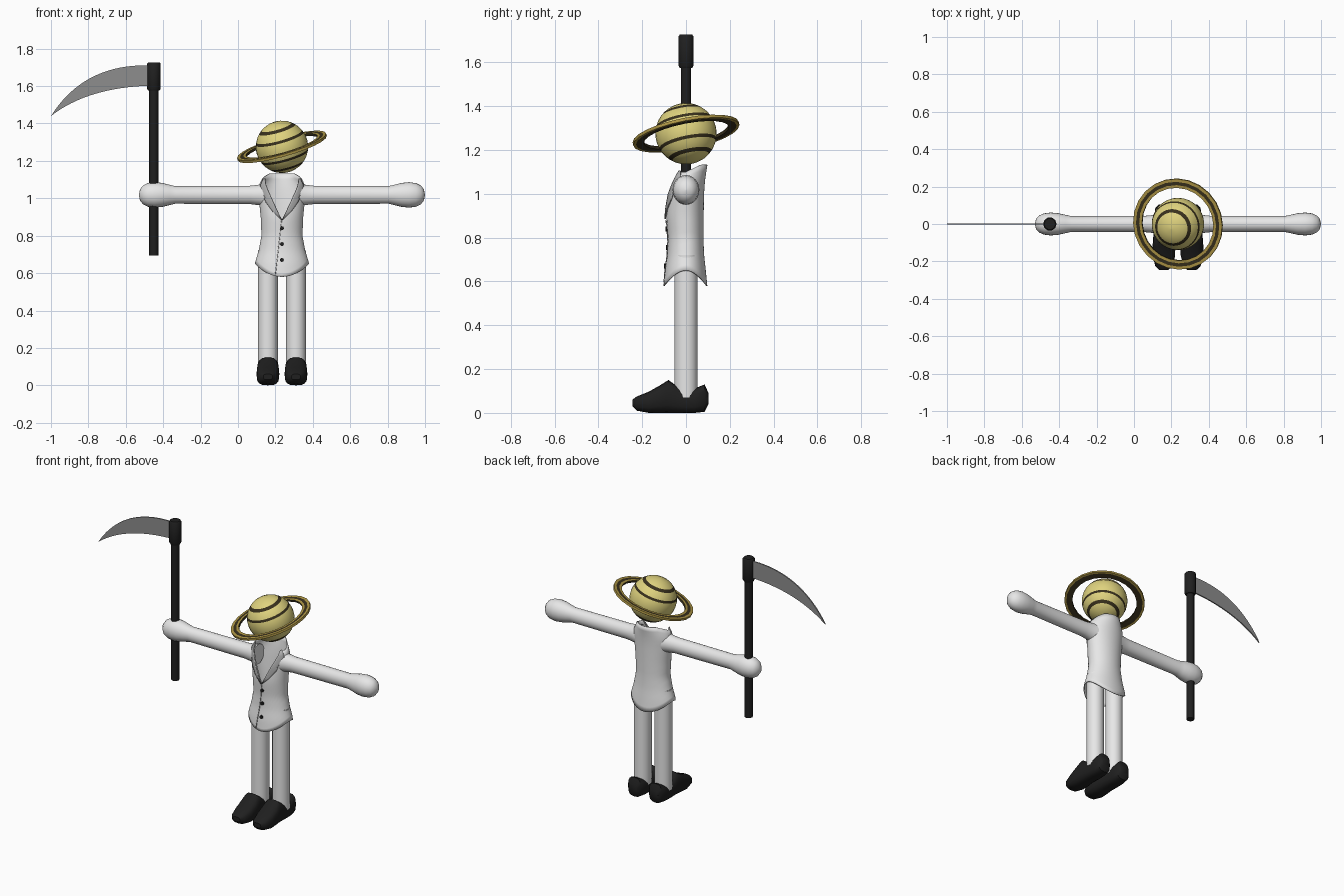
import bpy, bmesh, math
from mathutils import Matrix, Vector

if "Cube" in bpy.data.objects:
    bpy.data.objects.remove(bpy.data.objects["Cube"])

CX = 0.235  # centre line of the figure


def material(name, rgb):
    m = bpy.data.materials.new(name)
    m.use_nodes = True
    m.diffuse_color = (*rgb, 1)
    m.node_tree.nodes["Principled BSDF"].inputs["Base Color"].default_value = (*rgb, 1)
    return m


white = material("white cloth", (0.8, 0.8, 0.8))
grey = material("lapel grey", (0.42, 0.42, 0.42))
black = material("black", (0.014, 0.014, 0.014))
steel = material("blade grey", (0.27, 0.27, 0.27))
yellow = material("planet yellow", (0.74, 0.65, 0.21))
gold = material("ring gold", (0.43, 0.31, 0.06))
brown = material("dark brown", (0.04, 0.03, 0.012))


def finish(name, bm, mats, smooth=True, thick=0, outward=True):
    if outward:
        bmesh.ops.recalc_face_normals(bm, faces=bm.faces)
    me = bpy.data.meshes.new(name)
    bm.to_mesh(me)
    bm.free()
    ob = bpy.data.objects.new(name, me)
    bpy.context.collection.objects.link(ob)
    for m in mats:
        me.materials.append(m)
    if thick:
        mod = ob.modifiers.new("thickness", "SOLIDIFY")
        mod.thickness = thick
        mod.offset = 0
    if smooth:
        bpy.ops.object.select_all(action="DESELECT")
        ob.select_set(True)
        bpy.context.view_layer.objects.active = ob
        bpy.ops.object.shade_smooth_by_angle(angle=math.radians(40))
    return ob


def skin(bm, rows, closed=True, caps=False, mats=None):
    """Bridge rows of points with quads."""
    vs = [[bm.verts.new(p) for p in row] for row in rows]
    n = len(rows[0])
    for i in range(len(rows) - 1):
        for j in range(n if closed else n - 1):
            k = (j + 1) % n
            f = bm.faces.new((vs[i][j], vs[i][k], vs[i + 1][k], vs[i + 1][j]))
            f.material_index = mats[i] if mats else 0
    if caps:
        bm.faces.new(vs[0][::-1])
        bm.faces.new(vs[-1])


def lathe(name, profile, matrix, mats, segs=24, smooth=True, indices=None, caps=True):
    """Turn (radius, height) points around local z."""
    bm = bmesh.new()
    turn = [2 * math.pi * j / segs for j in range(segs)]
    skin(bm, [[matrix @ Vector((r * math.cos(a), r * math.sin(a), z)) for a in turn]
              for r, z in profile], caps=caps, mats=indices)
    bmesh.ops.remove_doubles(bm, verts=bm.verts, dist=1e-5)
    return finish(name, bm, mats, smooth)


def lerp(table, z, col):
    """Read a column of a table that is sorted by its first value."""
    for a, b in zip(table, table[1:]):
        if z <= b[0]:
            t = max(0, (z - a[0]) / (b[0] - a[0]))
            return a[col] + (b[col] - a[col]) * t
    return table[-1][col]


# Planet head: yellow ball with dark bands, on a tilted axis
axis = Vector((-0.28, -0.2, 1)).normalized()
tilt = Matrix.Translation((CX, 0, 1.275)) @ Vector((0, 0, 1)).rotation_difference(axis).to_matrix().to_4x4()
R, half = 0.14, 0.007
cuts = [h + s * half for h in (-0.105, -0.052, 0.052, 0.105) for s in (-1, 1)]
angles = sorted([math.asin(c / R) for c in cuts] + [math.radians(a) for a in (-89.9, -75, -62, -35, -10, 0, 10, 35, 62, 75, 89.9)])
ball = [(R * math.cos(a), R * math.sin(a)) for a in angles]
bands = [int(any(abs((p[1] + q[1]) / 2 - h) < half for h in (-0.105, -0.052, 0.052, 0.105)))
         for p, q in zip(ball, ball[1:])]
lathe("planet_head", ball, tilt, [yellow, brown], 32, indices=bands)

# Ring with gold and dark bands
t = 0.007
ring = [(0.198, -t), (0.198, t), (0.213, t), (0.231, t), (0.247, t), (0.247, -t), (0.234, -t), (0.198, -t)]
lathe("planet_ring", ring, tilt, [gold, brown], 24, False, [1, 0, 1, 0, 0, 0, 1], caps=False)

# Jacket: height, half width, front depth, back depth
BODY = [(0.58, 0.148, 0.1, 0.095), (0.65, 0.143, 0.094, 0.088), (0.72, 0.122, 0.083, 0.08),
        (0.8, 0.107, 0.08, 0.077), (0.9, 0.111, 0.089, 0.078), (1.0, 0.121, 0.081, 0.08),
        (1.06, 0.124, 0.066, 0.084), (1.1, 0.106, 0.05, 0.09), (1.135, 0.088, 0.045, 0.096)]


def on_body(a, z):
    s = math.sin(a)
    return Vector((CX + lerp(BODY, z, 1) * math.cos(a), s * lerp(BODY, z, 2 if s < 0 else 3), z))


def front_point(x, z, lift):
    c = max(-1, min(1, (x - CX) / lerp(BODY, z, 1)))
    return on_body(-math.acos(c), z) + Vector((0, -lift, 0))


def jacket_column(a, n=18):
    c, s = abs(math.cos(a)), math.sin(a)
    low = 0.58 + 0.07 * c * c
    top = 0.88 + 0.22 * min(1, c / 0.85) if s < 0 else 1.1 + 0.033 * min(1, 1.4 * s)
    return [on_body(a, low + (top - low) * i / n) for i in range(n + 1)]


bm = bmesh.new()
columns = [jacket_column(2 * math.pi * j / 48) for j in range(48)]
skin(bm, list(zip(*columns)))
finish("jacket", bm, [white], thick=0.005)

# Lapels: inner and outer edge at each height
LAPEL = [(0.885, 0, 0.004), (0.93, 0.023, 0.05), (0.98, 0.046, 0.086), (1.0, 0.055, 0.094),
         (1.005, 0.057, 0.088), (1.04, 0.073, 0.118), (1.07, 0.085, 0.114), (1.105, 0.09, 0.098)]
for side, label in ((1, "left"), (-1, "right")):
    bm = bmesh.new()
    skin(bm, [[front_point(CX + side * (i + (o - i) * k / 4), z, 0.008) for k in range(5)]
              for z, i, o in LAPEL], closed=False)
    finish(label + "_lapel", bm, [grey], thick=0.006)

# Front opening and buttons
bm = bmesh.new()
heights = [0.595 + 0.285 * k / 12 for k in range(13)]
skin(bm, [[front_point(0.2 + 0.033 * k / 12 + dx, z, 0.005) for dx in (-0.002, 0.002)]
          for k, z in enumerate(heights)], closed=False)
finish("jacket_opening", bm, [grey], thick=0.003)
for k, z in enumerate((0.67, 0.755, 0.84)):
    spot = Matrix.Translation(front_point(CX, z, 0.004)) @ Matrix.Rotation(math.pi / 2, 4, "X")
    lathe(f"button_{k + 1}", [(0.011, -0.004), (0.011, 0.006)], spot, [black], 8, False)

# Arms with rounded hands, legs and shoes
ARM = [(0.064, 0.088), (0.055, 0.12), (0.049, 0.17), (0.047, 0.57), (0.054, 0.6), (0.064, 0.64),
       (0.068, 0.68), (0.063, 0.717), (0.05, 0.743), (0.03, 0.759), (0.001, 0.765)]
SHOE = [(-0.245, 0.03, 0.06, 0.025), (-0.225, 0.01, 0.075, 0.046), (-0.17, 0, 0.097, 0.06),
        (-0.12, 0, 0.125, 0.061), (-0.08, 0, 0.15, 0.058), (-0.045, 0, 0.125, 0.055),
        (0, 0, 0.1, 0.052), (0.04, 0, 0.112, 0.052), (0.085, 0.005, 0.13, 0.046), (0.103, 0.04, 0.09, 0.03)]


def shoe_section(x, y, low, top, w, n=16):
    def soft(v):
        return math.copysign(abs(v) ** 0.7, v)
    turn = [2 * math.pi * j / n for j in range(n)]
    return [(x + w * soft(math.cos(a)), y, (low + top) / 2 + (top - low) / 2 * soft(math.sin(a))) for a in turn]


for side, label in ((1, "left"), (-1, "right")):
    place = (Matrix.Translation((CX, 0, 1.018)) @ Matrix.Rotation(side * math.pi / 2, 4, "Y")
             @ Matrix.Diagonal((1, 0.9, 1, 1)))
    lathe(label + "_arm", ARM, place, [white])
    x = CX + side * 0.075
    lathe(label + "_leg", [(0.053, 0.07), (0.053, 0.72)], Matrix.Translation((x, 0, 0)), [white])
    bm = bmesh.new()
    skin(bm, [shoe_section(x, *row) for row in SHOE], caps=True)
    finish(label + "_shoe", bm, [black])

# Scythe: pole, collar and curved blade
pole = Matrix.Translation((-0.45, 0, 0))
lathe("scythe_pole", [(0.025, 0.695), (0.025, 1.7)], pole, [black], 10)
lathe("scythe_collar", [(0.03, 1.575), (0.036, 1.585), (0.036, 1.72), (0.03, 1.727)], pole, [black], 10)


def bend(a, b, c, t):
    return Vector(a) * (1 - t) ** 2 + Vector(b) * 2 * t * (1 - t) + Vector(c) * t * t


bm = bmesh.new()
tip = (-1, 0, 1.44)
skin(bm, [[bend(tip, (-0.82, 0, 1.725), (-0.46, 0, 1.71), k / 20),
           bend(tip, (-0.8, 0, 1.595), (-0.46, 0, 1.602), k / 20)] for k in range(21)], closed=False)
bmesh.ops.remove_doubles(bm, verts=bm.verts, dist=1e-5)
finish("scythe_blade", bm, [steel], False, 0.008)
